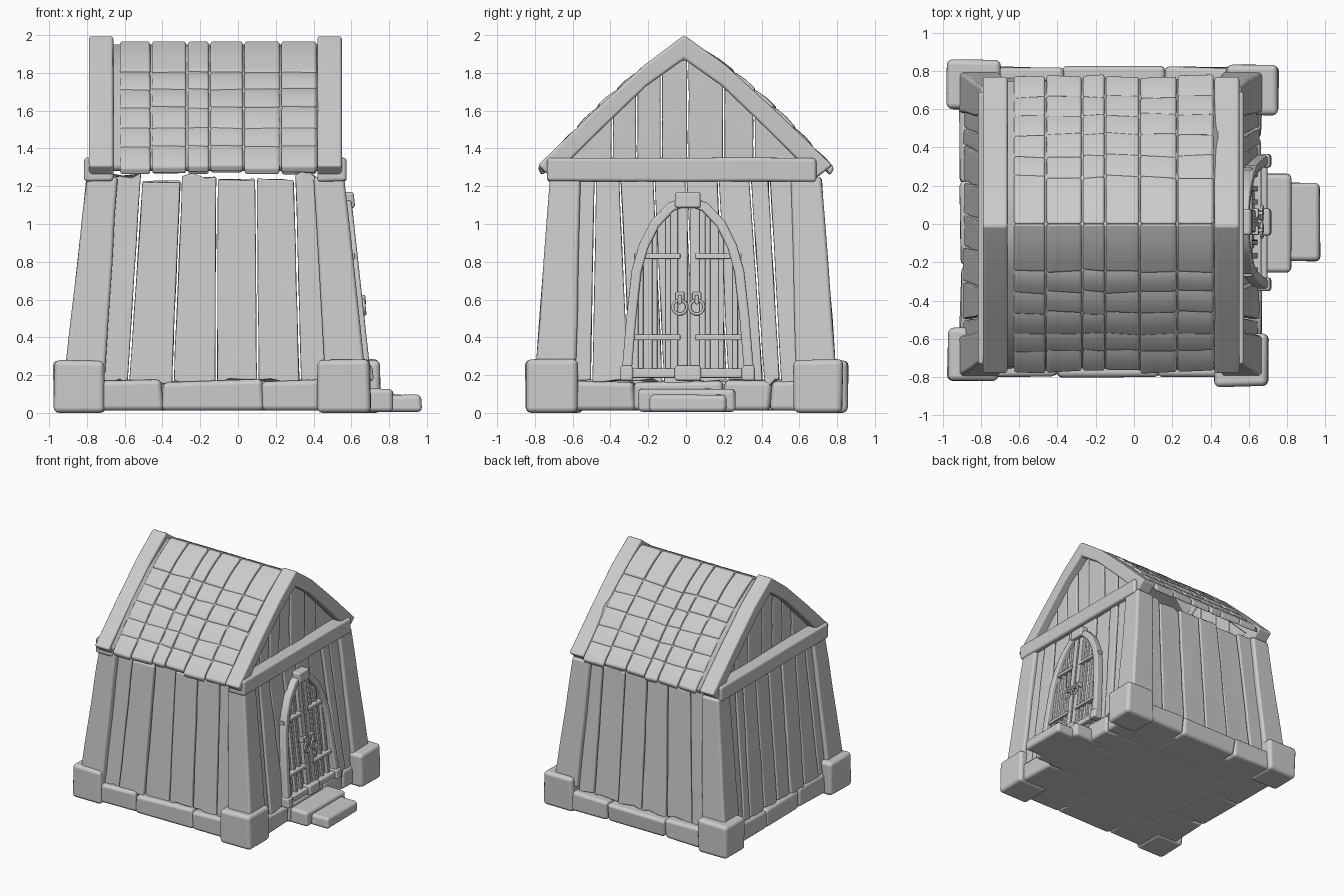
import bpy, bmesh, math, random
from mathutils import Vector

if "Cube" in bpy.data.objects:
    bpy.data.objects.remove(bpy.data.objects["Cube"])

random.seed(4)
CX = -0.12                                   # centre line of the house in x


def jit(a):
    return random.uniform(-a, a)


def loft(name, sections, bevel=0.012, seg=2):
    """Skin a row of cross-sections, cap both ends, soften the edges."""
    bm = bmesh.new()
    rings = [[bm.verts.new(p) for p in s] for s in sections]
    n = len(rings[0])
    for a, b in zip(rings, rings[1:]):
        for i in range(n):
            k = (i + 1) % n
            bm.faces.new((a[i], a[k], b[k], b[i]))
    bm.faces.new(rings[0])
    bm.faces.new(rings[-1])
    bmesh.ops.recalc_face_normals(bm, faces=bm.faces)
    for f in bm.faces:
        f.smooth = True
    me = bpy.data.meshes.new(name)
    bm.to_mesh(me)
    bm.free()
    ob = bpy.data.objects.new(name, me)
    bpy.context.collection.objects.link(ob)
    if bevel:
        m = ob.modifiers.new("soft_edges", 'BEVEL')
        m.width, m.segments = bevel, seg
        m.limit_method, m.angle_limit = 'ANGLE', math.radians(40)
        m.harden_normals = True
    return ob


def block(name, x0, x1, y0, y1, z0, z1, bevel=0.02, j=0.0):
    def ring(z):
        return [(x + jit(j), y + jit(j), z + (jit(j) if z > 0.03 else 0))
                for x, y in ((x0, y0), (x1, y0), (x1, y1), (x0, y1))]
    return loft(name, [ring(z0), ring(z1)], bevel, 3)


# Leaning wall planes: s runs along the wall, out is distance from the surface
def hx(z):
    return 0.79 - 0.11 * z


def hy(z):
    return 0.77 - 0.075 * z


WALLS = {
    "front": lambda s, z, o: (s, -hy(z) - o, z),
    "back": lambda s, z, o: (s, hy(z) + o, z),
    "right": lambda s, z, o: (CX + hx(z) + o, s, z),
    "left": lambda s, z, o: (CX - hx(z) - o, s, z),
}


def plank(name, fn, b0, b1, t0, t1, z0, z1, thick=0.05, z1b=None, rough=0.006):
    """Worn plank with wavy sides and uneven ends."""
    n, fr = 7, (0, 0.3, 0.7, 1)
    z1b = z1 if z1b is None else z1b
    gap, lift, rows = 0.003, jit(0.006), []
    for i in range(n):
        t = i / (n - 1)
        l = b0 + (t0 - b0) * t + gap + abs(jit(rough)) * 0.6
        r = b1 + (t1 - b1) * t - gap - abs(jit(rough)) * 0.6
        end = 0.014 if i in (0, n - 1) else 0
        cross = []
        for f in fr:
            top = z1 + (z1b - z1) * f
            cross.append((l + (r - l) * f, z0 + (top - z0) * t + jit(end),
                          lift + jit(rough * 0.5)))
        rows.append([fn(s, z, o) for s, z, o in cross]
                    + [fn(s, z, -thick) for s, z, o in reversed(cross)])
    return loft(name, rows, 0.009)


# Corner foundation stones
for i, (x0, x1, y0, y1) in enumerate(((-0.975, -0.705, -0.815, -0.545), (0.42, 0.70, -0.85, -0.57),
                                      (-0.975, -0.70, 0.60, 0.86), (0.48, 0.755, 0.57, 0.83))):
    block(f"corner_stone_{i}", x0, x1, y0, y1, 0.0, 0.28, 0.03, 0.006)

# Foundation stones between the corners, and the floor
for side, y0, y1, cuts in (("front", -0.795, -0.45, (-0.75, -0.40, 0.13, 0.46)),
                           ("back", 0.45, 0.82, (-0.75, -0.37, 0.16, 0.52))):
    for i, (a, b) in enumerate(zip(cuts, cuts[1:])):
        block(f"{side}_base_stone_{i}", a, b, y0, y1, 0.012, 0.17, 0.028, 0.01)
for side, x0, x1, cuts in (("right", 0.3, 0.665, (-0.62, -0.27, 0.2, 0.45, 0.63)),
                           ("left", -0.91, -0.55, (-0.6, -0.22, 0.22, 0.65))):
    for i, (a, b) in enumerate(zip(cuts, cuts[1:])):
        block(f"{side}_base_stone_{i}", x0, x1, a, b, 0.012, 0.17, 0.028, 0.01)
block("floor", -0.8, 0.55, -0.7, 0.7, 0.015, 0.15, 0.01)

# Door steps
block("upper_step", 0.55, 0.82, -0.255, 0.26, 0.005, 0.13, 0.025, 0.005)
block("lower_step", 0.68, 0.972, -0.195, 0.215, 0.005, 0.095, 0.025, 0.005)

# Leaning corner posts
for sx in (-1, 1):
    for sy in (-1, 1):
        rows = []
        for z in (0.2, 0.5, 0.8, 1.05, 1.25):
            w = 0.225 - 0.05 * z
            ox, oy = hx(z) + 0.028 + jit(0.003), hy(z) + 0.042 + jit(0.003)
            rows.append([(CX + sx * a, sy * b, z) for a, b in
                         ((ox, oy), (ox - w, oy), (ox - w, oy - w), (ox, oy - w))])
        loft("corner_post", rows, 0.02, 3)

# Wall planks
bot, top = (-0.73, -0.58, -0.345, -0.115, 0.105, 0.33, 0.47), (-0.68, -0.51, -0.30, -0.11, 0.095, 0.30, 0.42)
tops = (1.26, 1.225, 1.25, 1.24, 1.23, 1.26)
for side in ("front", "back"):
    for i in range(6):
        plank(f"{side}_wall_plank", WALLS[side], bot[i], bot[i + 1], top[i], top[i + 1], 0.165, tops[i])
bot = (-0.66, -0.50, -0.30, -0.12, 0.05, 0.22, 0.41, 0.5, 0.66)
top = (-0.60, -0.48, -0.35, -0.17, 0.0, 0.17, 0.34, 0.44, 0.6)
for side in ("right", "left"):
    for i in range(8):
        plank(f"{side}_wall_plank", WALLS[side], bot[i], bot[i + 1], top[i], top[i + 1], 0.165, 1.24)


# Piecewise-linear roof profiles given as (y, z)
def lerp(pts, y):
    y = abs(y)
    for (a, za), (b, zb) in zip(pts, pts[1:]):
        if y <= b or (b, zb) == pts[-1]:
            return za + (zb - za) * (y - a) / (b - a)


ROOF = ((0, 1.945), (0.25, 1.79), (0.47, 1.60), (0.775, 1.28))
INNER = ((0, 1.875), (0.22, 1.715), (0.70, 1.245))

# Tie beams, gable planks and barge boards on both ends
for side, sx in (("right", 1), ("left", -1)):
    beam = [[(CX + sx * a, y, z + jit(0.003)) for a, z in ((0.54, 1.225), (0.695, 1.225), (0.695, 1.35), (0.54, 1.35))]
            for y in (-0.735, -0.4, 0, 0.4, 0.69)]
    loft(f"{side}_tie_beam", beam, 0.018, 3)
    cuts = (-0.62, -0.39, -0.26, -0.13, 0.01, 0.2, 0.36, 0.62)
    for a, b in zip(cuts, cuts[1:]):
        plank(f"{side}_gable_plank", lambda s, z, o: (CX + sx * (0.6 + o), s, z), a, b, a, b, 1.25,
              lerp(INNER, a) + 0.03, 0.04, lerp(INNER, b) + 0.03, 0.004)
    half = ((0.785, 1.31, 0.70, 1.243), (0.5, 1.585, 0.44, 1.5), (0.22, 1.842, 0.20, 1.73))
    prof = [(-a, b, -c, d) for a, b, c, d in half] + [(0, 2.0, 0, 1.872)] + list(half[::-1])
    loft(f"{side}_barge_board", [[(CX + sx * 0.54, a, b), (CX + sx * 0.67, a, b),
                                  (CX + sx * 0.67, c, d), (CX + sx * 0.54, c, d)]
                                 for a, b, c, d in (((a, b, c - 0.01, d) if a < 0 else (a - 0.01, b, c - 0.01, d))
                                                    for a, b, c, d in prof)], 0.016, 3)

# Roof deck and overlapping shingles
cols = (-0.63, -0.46, -0.27, -0.15, 0.03, 0.225, 0.42)
rows_y = (0, 0.25, 0.36, 0.47, 0.575, 0.67, 0.775)
deck_y = (-0.745, -0.47, -0.25, 0, 0.25, 0.47, 0.745)
loft("roof_deck", [[(-0.66, y, lerp(ROOF, y) + 0.005), (0.44, y, lerp(ROOF, y) + 0.005),
                    (0.44, y, lerp(ROOF, y) - 0.03), (-0.66, y, lerp(ROOF, y) - 0.03)] for y in deck_y], 0)
for sy in (-1, 1):
    for r, (ya, yb) in enumerate(zip(rows_y, rows_y[1:])):
        start = ya if r == 0 else ya - 0.03
        for a, b in zip(cols, cols[1:]):
            low, skew = yb + jit(0.008), jit(0.006)
            rows = []
            for t in (0, 0.35, 0.7, 1):
                y = start + (low - start) * t
                lift = 0.004 + 0.02 * t + (0.012 if 0 < t < 1 else 0) + (0.022 * (1 - t) if r == 0 else 0)
                z = lerp(ROOF, y) + lift
                e = skew * t
                rows.append([(a + 0.004, sy * (y + e), z), (b - 0.004, sy * (y - e), z),
                             (b - 0.004, sy * (y - e - 0.02 * t), z - 0.04),
                             (a + 0.004, sy * (y + e - 0.02 * t), z - 0.04)])
            loft("roof_shingle", rows, 0.014, 3)

# Arched door frame, following the lean of the right wall
door, YC = WALLS["right"], 0.01
arch = ((0.325, 0.2), (0.3, 0.5), (0.272, 0.75), (0.235, 0.88), (0.175, 1.0), (0.09, 1.09))
path = [Vector(p) for p in [(-a, z) for a, z in arch] + [(0, 1.125)] + list(arch[::-1])]
rows = []
for i, p in enumerate(path):
    d = (path[min(i + 1, len(path) - 1)] - path[max(i - 1, 0)]).normalized()
    n = Vector((-d.y, d.x)) * 0.026
    rows.append([door(YC + q.x, q.y, o) for q, o in
                 ((p + n, -0.01), (p + n, 0.055), (p - n, 0.055), (p - n, -0.01))])
loft("door_arch", rows, 0.012)


def door_bar(name, y0, y1, z0, z1, out, bevel=0.006):
    return loft(name, [[door(y0, z, -0.01), door(y1, z, -0.01), door(y1, z, out), door(y0, z, out)]
                       for z in (z0, z1)], bevel)


# Sill, feet and keystone
door_bar("door_sill", -0.32, 0.34, 0.185, 0.235, 0.05, 0.01)
for y, w in ((-0.315, 0.035), (0.01, 0.07), (0.33, 0.035)):
    door_bar("door_foot", y - w, y + w, 0.17, 0.25, 0.068, 0.014)
door_bar("keystone", -0.058, 0.078, 1.085, 1.17, 0.07, 0.014)

# Gate: upright bars, centre stiles, cross bars
for y, z in ((-0.24, 0.86), (-0.165, 0.98), (-0.095, 1.05), (0.115, 1.05), (0.185, 0.98), (0.26, 0.86)):
    door_bar("gate_bar", y - 0.014, y + 0.014, 0.22, z, 0.022)
for y in (-0.018, 0.046):
    door_bar("gate_stile", y - 0.026, y + 0.026, 0.21, 1.1, 0.034)
for z in (0.4, 0.83):
    for y0, y1 in ((-0.275, -0.03), (0.05, 0.295)):
        door_bar("gate_cross_bar", y0, y1, z - 0.015, z + 0.015, 0.04)

# Ring handles on small plates
for y in (-0.033, 0.057):
    door_bar("handle_plate", y - 0.024, y + 0.024, 0.595, 0.64, 0.05)
    door_bar("handle_pin", y - 0.01, y + 0.01, 0.575, 0.625, 0.072)
    bpy.ops.mesh.primitive_torus_add(location=door(y, 0.56, 0.06), rotation=(0, math.radians(84), 0),
                                     major_radius=0.037, minor_radius=0.008, major_segments=24, minor_segments=8)
    bpy.context.object.name = "ring_handle"
    bpy.ops.object.shade_smooth()
